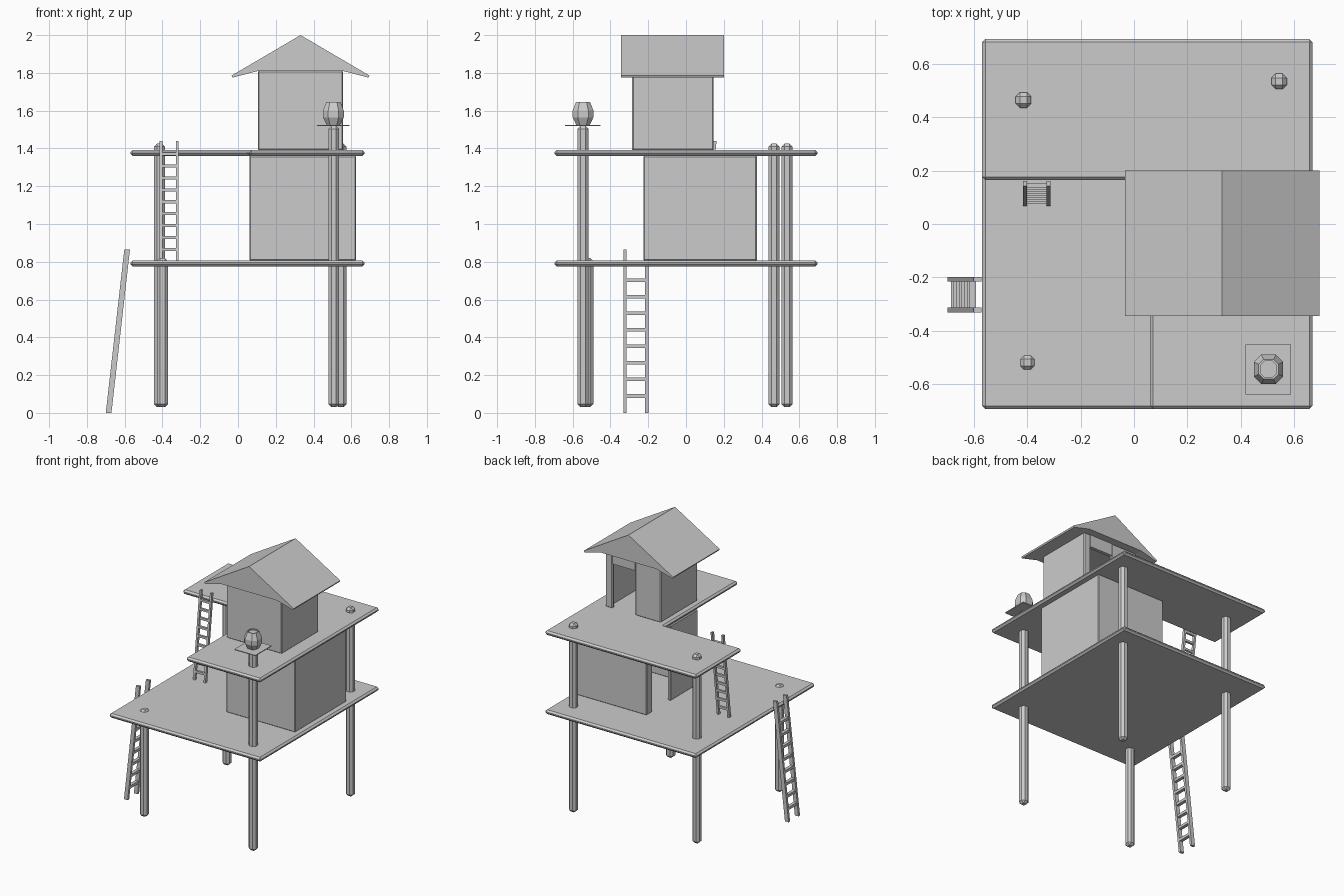
import bpy, bmesh
from mathutils import Vector

if "Cube" in bpy.data.objects:
    bpy.data.objects.remove(bpy.data.objects["Cube"])


def finish(name, bm, bevel=0):
    bmesh.ops.recalc_face_normals(bm, faces=bm.faces)
    me = bpy.data.meshes.new(name)
    bm.to_mesh(me)
    bm.free()
    ob = bpy.data.objects.new(name, me)
    bpy.context.collection.objects.link(ob)
    if bevel:
        m = ob.modifiers.new("chamfer", 'BEVEL')
        m.width, m.segments, m.limit_method = bevel, 1, 'ANGLE'
    return ob


def prism(name, pts, direction, bevel=0):
    """Extrude a closed 3D outline along a direction."""
    bm = bmesh.new()
    f = bm.faces.new([bm.verts.new(p) for p in pts])
    r = bmesh.ops.extrude_face_region(bm, geom=[f])
    verts = [v for v in r['geom'] if isinstance(v, bmesh.types.BMVert)]
    bmesh.ops.translate(bm, verts=verts, vec=direction)
    return finish(name, bm, bevel)


def plan(name, pts, z0, z1, bevel=0):
    return prism(name, [(x, y, z0) for x, y in pts], (0, 0, z1 - z0), bevel)


def box(name, x0, x1, y0, y1, z0, z1, bevel=0):
    return plan(name, [(x0, y0), (x1, y0), (x1, y1), (x0, y1)], z0, z1, bevel)


# decks: full lower one, L-shaped upper one
box("lower_deck", -.57, .67, -.695, .695, .775, .807, .012)
plan("upper_deck", [(-.57, .165), (.06, .165), (.06, -.695), (.67, -.695),
                    (.67, .695), (-.57, .695)], 1.36, 1.392, .012)

# posts with chamfered edges
for name, x, y, top in [("back_left_post", -.415, .465, 1.425),
                        ("back_right_post", .545, .535, 1.425),
                        ("front_left_post", -.4, -.52, .82),
                        ("front_right_post", .507, -.545, 1.52)]:
    r = .029
    box(name, x - r, x + r, y - r, y + r, .03, top, .016)

# lower cabin: walls with a doorway in the left side
T = .025
x0, x1, y0, y1, d0, d1 = .06, .625, -.225, .375, .095, .305
plan("lower_cabin_walls", [(x0, d0), (x0, y0), (x1, y0), (x1, y1), (x0, y1), (x0, d1),
     (x0 + T, d1), (x0 + T, y1 - T), (x1 - T, y1 - T), (x1 - T, y0 + T),
     (x0 + T, y0 + T), (x0 + T, d0)], .805, 1.362, .006)
box("lower_door_lintel", x0, x0 + T, d0, d1, 1.25, 1.362)

# upper cabin: walls with a doorway in the back
x0, x1, y0, y1, d0, d1 = .105, .557, -.285, .145, .315, .5
plan("upper_cabin_walls", [(d0, y1), (x0, y1), (x0, y0), (x1, y0), (x1, y1), (d1, y1),
     (d1, y1 - T), (x1 - T, y1 - T), (x1 - T, y0 + T), (x0 + T, y0 + T),
     (x0 + T, y1 - T), (d0, y1 - T)], 1.39, 1.812, .006)
box("upper_door_lintel", d0, d1, y1 - T, y1, 1.72, 1.812)

# gable roof with tapering eaves
roof = [(-.365, 1.786), (0, 2), (.365, 1.786), (.36, 1.775), (.226, 1.81),
        (-.226, 1.81), (-.36, 1.775)]
prism("roof", [(x + .331, -.345, z) for x, z in roof], (0, .545, 0))

# lantern on its square tray: stacked chamfered-square rings
box("lantern_tray", .418, .59, -.64, -.452, 1.519, 1.525)
bm = bmesh.new()
rings = []
for r, z in [(.036, 1.525), (.055, 1.565), (.055, 1.6), (.037, 1.647),
             (.03, 1.647), (.03, 1.638)]:
    c = r * .5
    oct8 = [(r, -c), (r, c), (c, r), (-c, r), (-r, c), (-r, -c), (-c, -r), (c, -r)]
    rings.append([bm.verts.new((.505 + x, -.545 + y, z)) for x, y in oct8])
for a, b in zip(rings, rings[1:]):
    for i in range(8):
        j = (i + 1) % 8
        bm.faces.new((a[i], a[j], b[j], b[i]))
bm.faces.new(rings[0])
bm.faces.new(rings[-1])
finish("lantern", bm)


def ladder(name, foot, head, side, half, rail, depth, zs):
    """Two leaning rails and level rungs; side is the rung direction."""
    foot, head, side = Vector(foot), Vector(head), Vector(side)
    lean = Vector((0, 0, 1)).cross(side) * depth / 2
    for n, s in (("a", -1), ("b", 1)):
        c = foot + side * s * (half - rail / 2)
        w = side * rail / 2
        prism(f"{name}_rail_{n}", [c - w - lean, c + w - lean, c + w + lean, c - w + lean],
              head - foot)
    up = Vector((0, 0, rail * .55))
    for i, z in enumerate(zs):
        c = foot.lerp(head, (z - foot.z) / (head.z - foot.z)) - side * (half - rail)
        d = lean * .8
        prism(f"{name}_rung_{i}", [c - d - up, c + d - up, c + d + up, c - d + up],
              side * 2 * (half - rail))


ladder("lower_ladder", (-.685, -.265, 0), (-.587, -.265, .865), (0, 1, 0), .067, .018, .03,
       [.09 + .0875 * i for i in range(8)])
ladder("upper_ladder", (-.365, .078, .807), (-.365, .152, 1.44), (1, 0, 0), .051, .015, .02,
       [.866 + .063 * i for i in range(9)])
